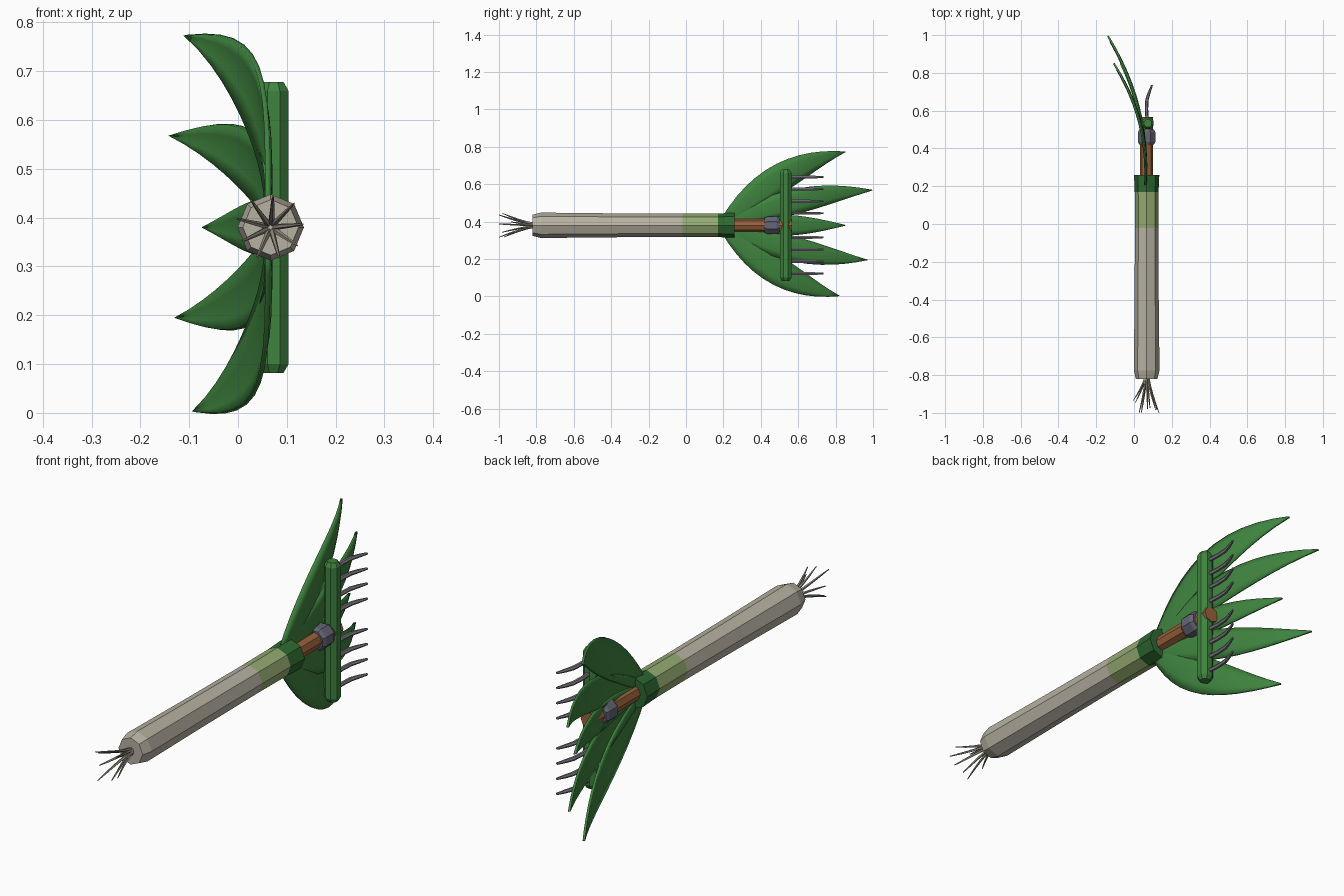
import bpy, bmesh, math, random
from mathutils import Vector

cube = bpy.data.objects.get("Cube")
if cube:
    bpy.data.objects.remove(cube, do_unlink=True)
random.seed(4)
CX, CZ = 0.067, 0.38   # handle axis


def material(name, rgb):
    m = bpy.data.materials.new(name)
    m.use_nodes = True
    m.diffuse_color = (*rgb, 1)
    m.node_tree.nodes["Principled BSDF"].inputs["Base Color"].default_value = (*rgb, 1)
    return m


CREAM = material("cream stalk", (0.47, 0.44, 0.36))
PALE = material("pale green", (0.30, 0.41, 0.17))
DARK = material("dark green", (0.027, 0.14, 0.03))
GREEN = material("leaf green", (0.05, 0.23, 0.05))
WOOD = material("brown wood", (0.32, 0.12, 0.045))
IRON = material("dark iron", (0.13, 0.13, 0.18))
STEEL = material("tine steel", (0.22, 0.21, 0.24))
ROOT = material("root grey", (0.32, 0.29, 0.23))


def add_object(name, bm, mats):
    bmesh.ops.recalc_face_normals(bm, faces=bm.faces)
    me = bpy.data.meshes.new(name)
    bm.to_mesh(me)
    bm.free()
    for m in mats:
        me.materials.append(m)
    ob = bpy.data.objects.new(name, me)
    bpy.context.collection.objects.link(ob)
    return ob


def loft(name, rings, mats, slots=None):
    """Skin a list of point rings and cap both ends; slots gives a material per span."""
    bm = bmesh.new()
    loops = [[bm.verts.new(p) for p in ring] for ring in rings]
    n = len(loops[0])
    for s, (a, b) in enumerate(zip(loops, loops[1:])):
        for i in range(n):
            j = (i + 1) % n
            f = bm.faces.new((a[i], a[j], b[j], b[i]))
            f.material_index = slots[s] if slots else 0
    bm.faces.new(loops[0])
    bm.faces.new(loops[-1]).material_index = slots[-1] if slots else 0
    return add_object(name, bm, mats)


def lathe(name, profile, mats, slots=None, centre=(CX, 0, CZ), axis="Y", sides=8, turn=0.0):
    rings = []
    for pos, r in profile:
        ring = []
        for i in range(sides):
            a = turn + math.tau * i / sides
            u, v = r * math.cos(a), r * math.sin(a)
            off = (u, pos, v) if axis == "Y" else (u, v, pos)
            ring.append(Vector(centre) + Vector(off))
        rings.append(ring)
    return loft(name, rings, mats, slots)


def tube(name, path, radii, mat, sides=6):
    """Tapered rod running mainly along y."""
    rings = [[Vector(p) + Vector((r * math.cos(math.tau * i / sides), 0,
                                  r * math.sin(math.tau * i / sides)))
              for i in range(sides)] for p, r in zip(path, radii)]
    return loft(name, rings, [mat])


# Stalk handle, coloured in bands
lathe("stalk_handle",
      [(-0.82, 0.057), (-0.775, 0.068), (-0.4, 0.064), (-0.02, 0.062),
       (0.17, 0.063), (0.26, 0.067)],
      [CREAM, PALE, DARK], [0, 0, 0, 1, 2])

# Wooden shaft, ferrule and rake bar
lathe("wooden_shaft", [(0.25, 0.034), (0.567, 0.034)], [WOOD])
lathe("ferrule", [(0.42, 0.042), (0.435, 0.05), (0.485, 0.05), (0.5, 0.042)], [IRON],
      turn=math.pi / 8)
lathe("rake_bar", [(-0.298, 0.022), (-0.28, 0.033), (0.28, 0.033), (0.298, 0.022)], [GREEN],
      centre=(0.073, 0.533, CZ), axis="Z", turn=math.pi / 8)

# Bent tines, four on each side of the middle
for side in (-1, 1):
    for k in range(1, 5):
        z = CZ + side * k * 0.0645
        tube("tine", [(0.07, 0.55, z), (0.066, 0.61, z), (0.069, 0.66, z),
                      (0.08, 0.695, z), (0.095, 0.735, z)],
             [0.009, 0.009, 0.009, 0.008, 0.005], STEEL)

# Roots fanning out from the end
for i in range(9):
    a = math.tau * i / 9 + 0.1
    end = -1.0 if i % 3 == 0 else random.uniform(-0.99, -0.93)
    spread = random.uniform(0.055, 0.068)
    path = []
    for t in (0, 0.25, 0.5, 0.75, 1):
        r = 0.008 + spread * t ** 1.3
        path.append((CX + r * math.cos(a), -0.81 + (end + 0.81) * t, CZ + r * math.sin(a)))
    tube("root", path, [0.007, 0.006, 0.005, 0.004, 0.002], ROOT, 5)


def leaf(name, start_z, ctrl, tip, width):
    """Pointed blade bending away from the bar; ctrl is (y, z), tip is (x, y, z)."""
    start = Vector((0.21, start_z))
    mid, end = Vector(ctrl), Vector(tip[1:])
    bm = bmesh.new()
    rows, steps = [], 12
    for s in range(steps + 1):
        t = s / steps
        p = start * (1 - t) ** 2 + mid * 2 * t * (1 - t) + end * t * t
        d = ((mid - start) * (1 - t) + (end - mid) * t).normalized()
        n = Vector((-d.y, d.x))
        half = width * math.sin(math.pi * (0.1 + 0.9 * t) ** 0.95) + 0.001
        row = []
        for k in (-1, -0.5, 0, 0.5, 1):
            q = p + n * half * k
            bend = max(0, (q.x - 0.25) / (tip[1] - 0.25)) ** 2.2
            x = 0.06 - (0.06 - tip[0]) * bend + 0.12 * half * (1 - k * k)
            row.append(bm.verts.new((x, q.x, q.y)))
        rows.append(row)
    for a, b in zip(rows, rows[1:]):
        for i in range(4):
            bm.faces.new((a[i], a[i + 1], b[i + 1], b[i]))
    ob = add_object(name, bm, [GREEN])
    mod = ob.modifiers.new("thickness", "SOLIDIFY")
    mod.thickness = 0.01
    mod.offset = 0
    bpy.ops.object.select_all(action="DESELECT")
    ob.select_set(True)
    bpy.context.view_layer.objects.active = ob
    bpy.ops.object.shade_smooth_by_angle(angle=math.radians(35))


# Fan of five leaves
leaf("top_leaf", 0.40, (0.51, 0.70), (-0.107, 0.85, 0.773), 0.075)
leaf("upper_leaf", 0.39, (0.63, 0.55), (-0.138, 0.995, 0.568), 0.065)
leaf("middle_leaf", 0.38, (0.55, 0.38), (-0.07, 0.85, 0.38), 0.055)
leaf("lower_leaf", 0.37, (0.62, 0.21), (-0.126, 0.967, 0.195), 0.065)
leaf("bottom_leaf", 0.36, (0.50, 0.07), (-0.09, 0.817, 0.003), 0.075)
